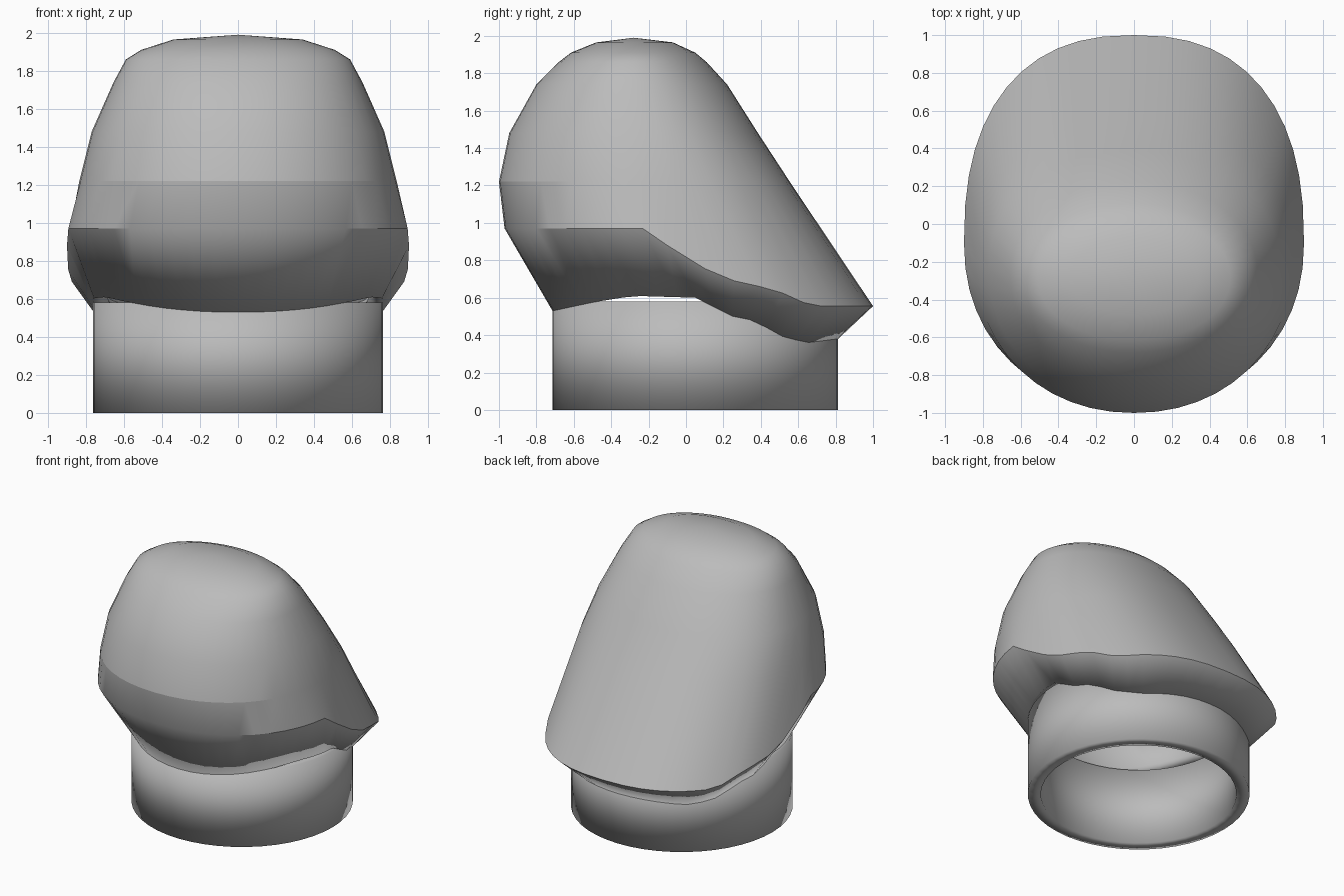
import bpy, bmesh, math
from math import cos, sin, pi

if "Cube" in bpy.data.objects:
    bpy.data.objects.remove(bpy.data.objects["Cube"])

SIDES = 48
WALL = 0.09

grey = bpy.data.materials.new("plain grey")
grey.use_nodes = True
grey.diffuse_color = (0.5, 0.5, 0.5, 1)
grey.node_tree.nodes["Principled BSDF"].inputs["Base Color"].default_value = (0.5, 0.5, 0.5, 1)


def curve_height(points, y):
    """Height of a broken line of (y, z) points at y."""
    if y <= points[0][0]:
        return points[0][1]
    for (y0, z0), (y1, z1) in zip(points, points[1:]):
        if y <= y1:
            return z0 + (z1 - z0) * (y - y0) / (y1 - y0)
    return points[-1][1]


def oval(front, back, mid, half_width, n_front=2.0, n_back=2.0):
    """Outline made of a front and a back half superellipse."""
    pts = []
    for i in range(SIDES):
        c, s = cos(2 * pi * i / SIDES), sin(2 * pi * i / SIDES)
        n = n_back if s > 0 else n_front
        reach = back - mid if s > 0 else mid - front
        pts.append((math.copysign(abs(c) ** (2 / n), c) * half_width,
                    mid + math.copysign(abs(s) ** (2 / n), s) * reach))
    return pts


def loft(name, rings, apex=None, crease=None):
    """Skin a stack of rings, then thicken it inwards."""
    bm = bmesh.new()
    loops = [[bm.verts.new(p) for p in ring] for ring in rings]
    for low, high in zip(loops, loops[1:]):
        for i in range(SIDES):
            j = (i + 1) % SIDES
            bm.faces.new((low[i], low[j], high[j], high[i]))
    if apex:
        tip = bm.verts.new(apex)
        for i in range(SIDES):
            bm.faces.new((loops[-1][i], loops[-1][(i + 1) % SIDES], tip))
    if crease:
        for e in bm.edges:
            e.smooth = not all(crease(v.co) for v in e.verts)
    mesh = bpy.data.meshes.new(name)
    bm.to_mesh(mesh)
    bm.free()
    mesh.materials.append(grey)
    obj = bpy.data.objects.new(name, mesh)
    bpy.context.collection.objects.link(obj)
    bpy.ops.object.select_all(action='DESELECT')
    obj.select_set(True)
    bpy.context.view_layer.objects.active = obj
    bpy.ops.object.shade_smooth_by_angle(angle=math.radians(30))
    wall = obj.modifiers.new("wall", 'SOLIDIFY')
    wall.thickness = WALL
    wall.offset = -1
    return obj


# Neck: an open pipe
pipe = oval(-0.714, 0.814, 0.05, 0.764)
loft("neck_pipe", [[(x, y, z) for x, y in pipe] for z in (0, 0.58)])

# Hood: underside edge on the pipe, flared rim, then narrowing rings to the crown
under_edge = [(-0.71, 0.53), (-0.5, 0.575), (-0.28, 0.61), (0.05, 0.6), (0.27, 0.49),
              (0.36, 0.48), (0.53, 0.385), (0.66, 0.36), (0.81, 0.38)]
rim_edge = [(-0.19, 0.97), (-0.03, 0.81), (0.33, 0.66), (0.44, 0.66), (0.67, 0.555)]
rim = oval(-0.97, 1.0, -0.1, 0.9, 2.15, 2.4)
rings = [[(x, y, curve_height(under_edge, y)) for x, y in pipe],
         [(x, y, curve_height(rim_edge, y)) for x, y in rim]]

# height, front, back, middle, half width, back roundness
for z, front, back, mid, half, n in [
        (1.22, -1.0, 0.555, -0.2, 0.835, 2.3),
        (1.48, -0.945, 0.385, -0.24, 0.77, 2.2),
        (1.74, -0.8, 0.22, -0.27, 0.655, 2.1),
        (1.86, -0.68, 0.11, -0.28, 0.59, 2.0),
        (1.91, -0.615, 0.05, -0.28, 0.51, 2.0),
        (1.965, -0.48, -0.07, -0.28, 0.34, 2.0)]:
    rings.append([(x, y, z) for x, y in oval(front, back, mid, half, 2.1, n)])

loft("hood", rings, apex=(0, -0.28, 1.99),
     crease=lambda p: abs(p.z - 1.22) < 0.001 and p.y < -0.6)
